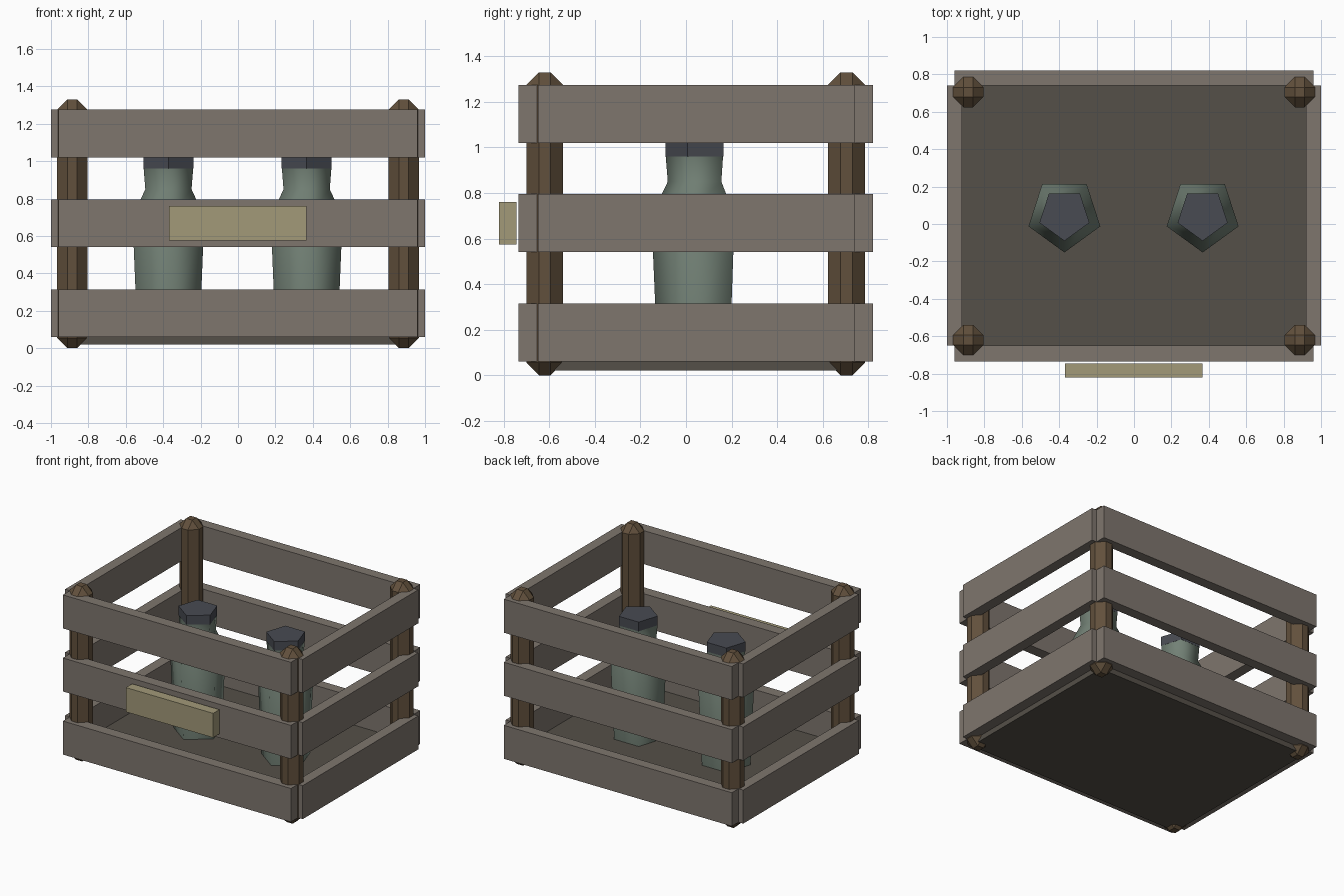
import bpy, bmesh, math

if "Cube" in bpy.data.objects:
    bpy.data.objects.remove(bpy.data.objects["Cube"])


def material(name, rgb):
    m = bpy.data.materials.new(name)
    m.diffuse_color = (*rgb, 1)
    m.use_nodes = True
    m.node_tree.nodes["Principled BSDF"].inputs["Base Color"].default_value = m.diffuse_color
    return m


PLANK = material("weathered_wood", (0.21, 0.18, 0.155))
FLOOR = material("dark_wood", (0.09, 0.08, 0.065))
POST = material("brown_wood", (0.12, 0.08, 0.045))
PLATE = material("tan_plate", (0.36, 0.32, 0.19))
GLASS = material("green_glass", (0.17, 0.22, 0.18))
CAP = material("slate_cap", (0.065, 0.07, 0.085))


def finish(name, bm, mat):
    bmesh.ops.recalc_face_normals(bm, faces=bm.faces)
    me = bpy.data.meshes.new(name)
    bm.to_mesh(me)
    bm.free()
    me.materials.append(mat)
    ob = bpy.data.objects.new(name, me)
    bpy.context.collection.objects.link(ob)
    return ob


def box(name, xs, ys, zs, mat, chamfer=0):
    bm = bmesh.new()
    bmesh.ops.create_cube(bm, size=1)
    for v in bm.verts:
        v.co = [(r[0] + r[1]) / 2 + c * (r[1] - r[0]) for r, c in zip((xs, ys, zs), v.co)]
    if chamfer:
        bmesh.ops.bevel(bm, geom=bm.edges[:], offset=chamfer, segments=1,
                        affect='EDGES', profile=0.5)
    return finish(name, bm, mat)


def turned(name, x, y, profile, mat, smooth, sides=5):
    """Stack of pentagon rings (radius, z), one corner facing the front."""
    bm = bmesh.new()
    rings = []
    for r, z in profile:
        angles = [-math.pi / 2 + 2 * math.pi * i / sides for i in range(sides)]
        rings.append([bm.verts.new((x + r * math.cos(a), y + r * math.sin(a), z)) for a in angles])
    for a, b in zip(rings, rings[1:]):
        for i in range(sides):
            j = (i + 1) % sides
            bm.faces.new((a[i], a[j], b[j], b[i])).smooth = smooth
    bm.faces.new(rings[0][::-1])
    bm.faces.new(rings[-1])
    return finish(name, bm, mat)


# Three rows of planks around the crate
for row, z in (("bottom", 0.06), ("middle", 0.54), ("top", 1.02)):
    zs = (z, z + 0.255)
    box(f"{row}_front_plank", (-0.96, 0.96), (-0.735, -0.65), zs, PLANK)
    box(f"{row}_back_plank", (-0.96, 0.96), (0.74, 0.82), zs, PLANK)
    box(f"{row}_left_plank", (-1, -0.92), (-0.65, 0.74), zs, PLANK)
    box(f"{row}_right_plank", (0.92, 1), (-0.65, 0.74), zs, PLANK)

# Crate floor
box("floor", (-0.92, 0.92), (-0.65, 0.74), (0.02, 0.10), FLOOR)

# Chamfered corner posts
for side, x in (("left", -0.886), ("right", 0.886)):
    for end, y in (("front", -0.62), ("back", 0.705)):
        box(f"{end}_{side}_post", (x - 0.081, x + 0.081), (y - 0.081, y + 0.081),
            (0, 1.33), POST, chamfer=0.055)

# Blank plate on the front
box("front_plate", (-0.37, 0.365), (-0.82, -0.745), (0.575, 0.76), PLATE)

# Five-sided bottles with caps
for side, x in (("left", -0.372), ("right", 0.367)):
    turned(f"{side}_bottle", x, 0.05,
           [(0.176, 0.10), (0.202, 0.70), (0.130, 0.85), (0.139, 0.96)], GLASS, True)
    turned(f"{side}_bottle_cap", x, 0.05, [(0.1405, 0.96), (0.1405, 1.03)], CAP, False)
